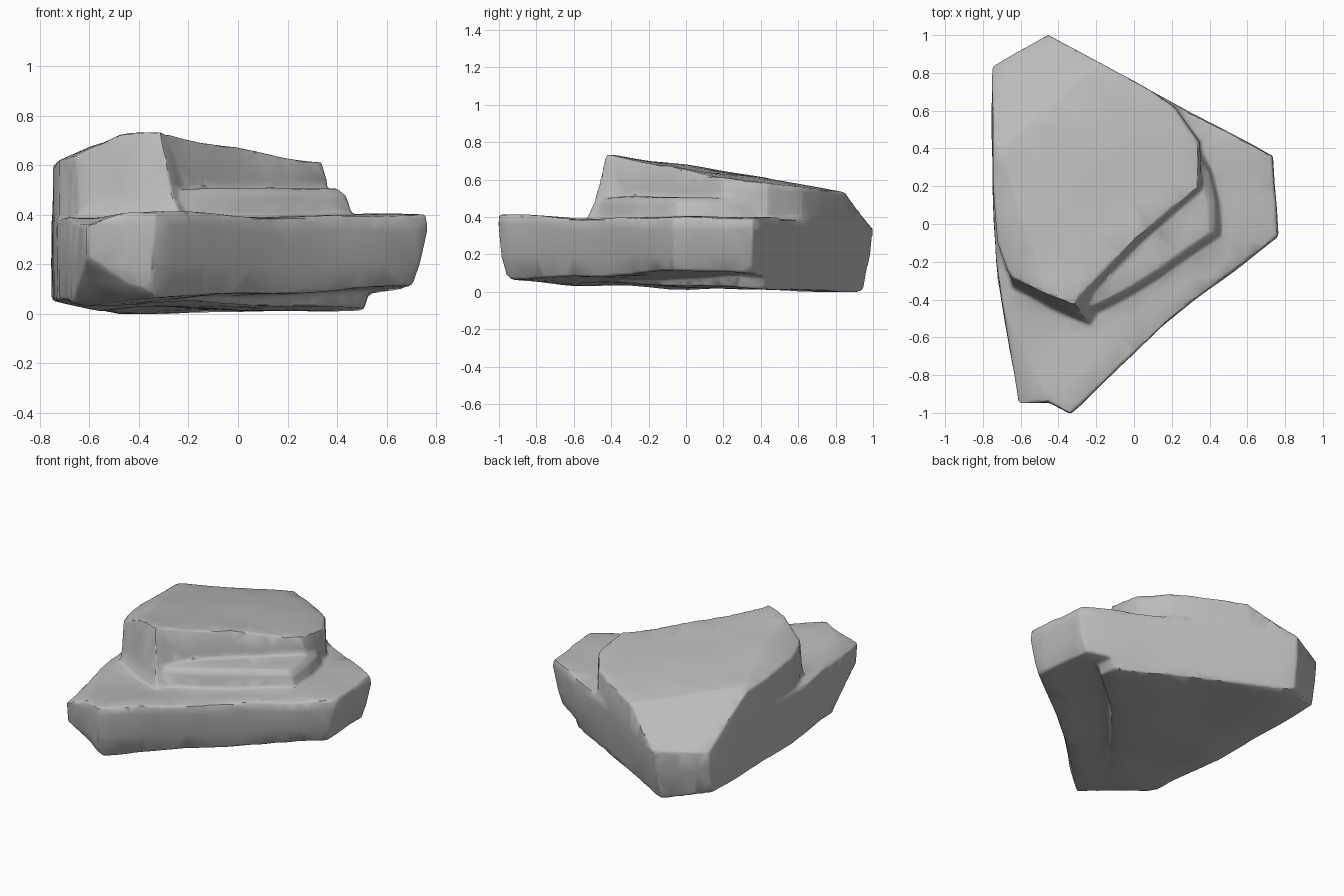
import bpy, bmesh
from mathutils import Vector, noise

if "Cube" in bpy.data.objects:
    bpy.data.objects.remove(bpy.data.objects["Cube"])

stone = bpy.data.materials.new("grey stone")
stone.diffuse_color = (0.5, 0.5, 0.5, 1)
stone.use_nodes = True
stone.node_tree.nodes["Principled BSDF"].inputs["Base Color"].default_value = stone.diffuse_color
PIVOT = Vector((-0.75, 0.1))          # tapering keeps the flat left wall vertical
parts = []


def layer(name, outline, rings, tops=(), bottoms=(), rough=0.016, lip=0.0):
    """Stack scaled outlines, trim with sloped planes z = c + a*x + b*y, roughen."""
    bm = bmesh.new()
    loops = []
    for z, s in rings:
        pts = [PIVOT + (Vector(p) - PIVOT) * s for p in outline]
        loops.append([bm.verts.new((p.x, p.y, z)) for p in pts])
    n = len(outline)
    for lo, hi in zip(loops, loops[1:]):
        for i in range(n):
            bm.faces.new((lo[i], lo[(i + 1) % n], hi[(i + 1) % n], hi[i]))
    bm.faces.new(loops[0][::-1])
    bm.faces.new(loops[-1])
    cuts = [(p, 1) for p in tops] + [(p, -1) for p in bottoms]

    def geom():
        return bm.verts[:] + bm.edges[:] + bm.faces[:]
    for (c, a, b), side in cuts:
        r = bmesh.ops.bisect_plane(bm, geom=geom(), dist=1e-5, plane_co=(0, 0, c),
                                   plane_no=Vector((-a, -b, 1)) * side, clear_outer=True)
        edges = [e for e in r["geom_cut"] if isinstance(e, bmesh.types.BMEdge)]
        if edges:
            bmesh.ops.edgeloop_fill(bm, edges=edges)
    # slice into a grid so the faces can undulate
    for axis in range(2):
        for k in range(-9, 10):
            co, no = Vector((0, 0, 0)), Vector((0, 0, 0))
            co[axis], no[axis] = k * 0.1 + 0.013, 1
            bmesh.ops.bisect_plane(bm, geom=geom(), dist=1e-5, plane_co=co, plane_no=no)
    bmesh.ops.recalc_face_normals(bm, faces=bm.faces[:])
    bmesh.ops.triangulate(bm, faces=bm.faces[:])
    for v in bm.verts:
        if v.co.z > 0.3:
            v.co.z += lip * max(0, -0.55 - v.co.y)
        d = noise.noise_vector(v.co * 3.1) * rough
        v.co += Vector((d.x * 0.6, d.y * 0.6, d.z))
        v.co.z = max(v.co.z, 0)
    me = bpy.data.meshes.new(name)
    bm.to_mesh(me)
    bm.free()
    me.materials.append(stone)
    ob = bpy.data.objects.new(name, me)
    bpy.context.collection.objects.link(ob)
    parts.append(ob)


CORNER = (1.131, 0.374, -0.619)       # slope falling to the back left corner
TOP = [CORNER, (0.658, -0.03, -0.15), (0.935, 0.45, 0)]
UNDER_LEFT = (-0.08, -0.18, 0)        # underside rising to the left wall
UNDER_FRONT = (-0.785, -0.638, -0.68)  # chamfer under the front left corner

# broad lower slab
layer("lower_slab",
      [(-0.75, 0.83), (-0.75, 0.2), (-0.73, -0.2), (-0.68, -0.55), (-0.61, -0.95),
       (-0.45, -0.95), (-0.34, -1.01), (-0.27, -0.95), (0.15, -0.55), (0.55, -0.23),
       (0.76, -0.07), (0.74, 0.36), (0.08, 0.71), (-0.46, 1.005)],
      [(-0.02, 0.93), (0.2, 0.98), (0.34, 1.0), (0.5, 0.985)],
      tops=[CORNER, (0.39, 0.01, 0), (0.719, 0.375, 0.17)],
      bottoms=[(0.06, 0.075, -0.03), UNDER_LEFT, UNDER_FRONT], lip=0.08)

# thin foot under the back of the slab
layer("foot",
      [(-0.75, 0.83), (-0.75, 0.2), (-0.72, -0.3), (-0.64, -0.75), (-0.25, -0.6),
       (0.25, 0.0), (0.6, 0.3), (0.6, 0.435), (-0.46, 1.005)],
      [(-0.05, 0.92), (0.0, 0.93), (0.18, 0.97)],
      bottoms=[(0.03, 0, -0.032), UNDER_LEFT, UNDER_FRONT], rough=0.012)

# middle ledge
layer("middle_ledge",
      [(0.33, 0.44), (-0.3, 0.6), (-0.6, 0.5), (-0.62, -0.25), (-0.4, -0.36),
       (-0.25, -0.48), (-0.12, -0.42), (0.0, -0.36), (0.15, -0.27),
       (0.33, -0.14), (0.46, -0.05), (0.45, 0.12), (0.41, 0.29)],
      [(0.3, 1.02), (0.4, 1.0), (0.47, 0.985), (0.53, 0.93)], tops=[(0.505, 0, 0)])

# prow leaning back from the slab to the highest point
layer("prow",
      [(-0.71, -0.1), (-0.64, -0.34), (-0.42, -0.46), (-0.22, -0.54),
       (-0.16, -0.4), (-0.2, 0.0), (-0.6, 0.05)],
      [(0.3, 1.06), (0.4, 0.98), (0.48, 0.92), (0.8, 0.80)], tops=TOP)

# top block with its tilted upper face
layer("top_block",
      [(-0.75, 0.83), (-0.745, 0.2), (-0.72, -0.1), (-0.67, -0.25), (-0.57, -0.33),
       (-0.33, -0.42), (-0.25, -0.39), (-0.13, -0.26), (0.02, -0.1), (0.2, 0.06),
       (0.36, 0.19), (0.35, 0.44), (0.22, 0.62), (0.08, 0.71), (-0.46, 1.005)],
      [(0.2, 0.975), (0.35, 1.0), (0.54, 1.0), (0.85, 0.92)], tops=TOP)

# fuse the layers into one weathered skin
bpy.ops.object.select_all(action='DESELECT')
for ob in parts:
    ob.select_set(True)
bpy.context.view_layer.objects.active = parts[0]
bpy.ops.object.join()
rock = bpy.context.object
rock.name = "layered_rock"
fuse = rock.modifiers.new("fuse", 'REMESH')
fuse.mode, fuse.voxel_size = 'VOXEL', 0.012
soft = rock.modifiers.new("soften", 'SMOOTH')
soft.factor, soft.iterations = 0.5, 3
thin = rock.modifiers.new("facets", 'DECIMATE')
thin.ratio = 0.03
for m in ("fuse", "soften", "facets"):
    bpy.ops.object.modifier_apply(modifier=m)
if not rock.data.materials:
    rock.data.materials.append(stone)
bpy.ops.object.shade_smooth_by_angle(angle=0.7)
